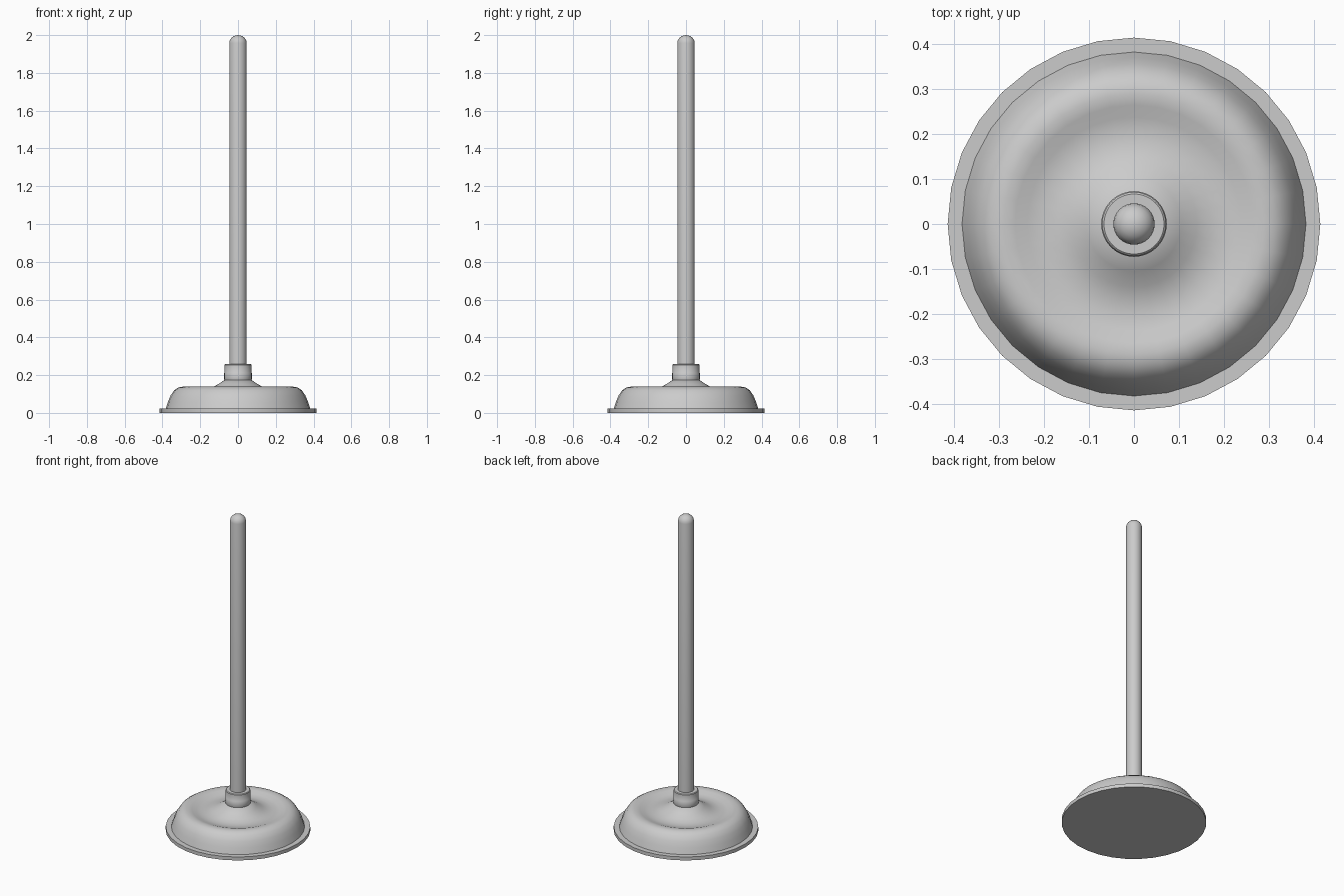
import bpy, bmesh, math

if "Cube" in bpy.data.objects:
    bpy.data.objects.remove(bpy.data.objects["Cube"])


def lathe(name, profile, segments=32):
    """Revolve (radius, z) points around z; radius 0 makes a pole."""
    bm = bmesh.new()
    rings = []
    for r, z in profile:
        if r == 0:
            rings.append([bm.verts.new((0, 0, z))] * segments)
        else:
            rings.append([bm.verts.new((r * math.cos(2 * math.pi * i / segments),
                                        r * math.sin(2 * math.pi * i / segments), z))
                          for i in range(segments)])
    for a, b in zip(rings, rings[1:]):
        for i in range(segments):
            j = (i + 1) % segments
            bm.faces.new(list(dict.fromkeys((a[i], a[j], b[j], b[i]))))
    bmesh.ops.recalc_face_normals(bm, faces=bm.faces)
    mesh = bpy.data.meshes.new(name)
    bm.to_mesh(mesh)
    bm.free()
    obj = bpy.data.objects.new(name, mesh)
    bpy.context.collection.objects.link(obj)
    bpy.ops.object.select_all(action='DESELECT')
    obj.select_set(True)
    bpy.context.view_layer.objects.active = obj
    bpy.ops.object.shade_smooth_by_angle(angle=math.radians(35))
    return obj


# Rubber cup: flat base, thin flange, rounded shoulder, dip, cone up to the collar
lathe("rubber_cup", [
    (0, 0), (0.415, 0), (0.415, 0.022), (0.383, 0.022),
    (0.371, 0.058), (0.357, 0.092), (0.338, 0.12), (0.315, 0.135),
    (0.29, 0.139), (0.265, 0.134), (0.238, 0.124), (0.205, 0.119),
    (0.17, 0.122), (0.14, 0.133), (0.105, 0.152), (0.068, 0.176), (0, 0.176)])

# Collar: lower band slightly wider than the upper socket
lathe("collar", [
    (0, 0.17), (0.07, 0.17), (0.073, 0.178), (0.073, 0.212), (0.071, 0.215),
    (0.071, 0.254), (0.067, 0.258), (0, 0.258)])

# Handle with a rounded tip
R, TIP = 0.046, 0.042
cap = [(R * math.cos(math.radians(a)), 2 - TIP + TIP * math.sin(math.radians(a)))
       for a in (0, 18, 36, 54, 72)]
lathe("handle", [(0, 0.2), (R, 0.2)] + cap + [(0, 2.0)])
